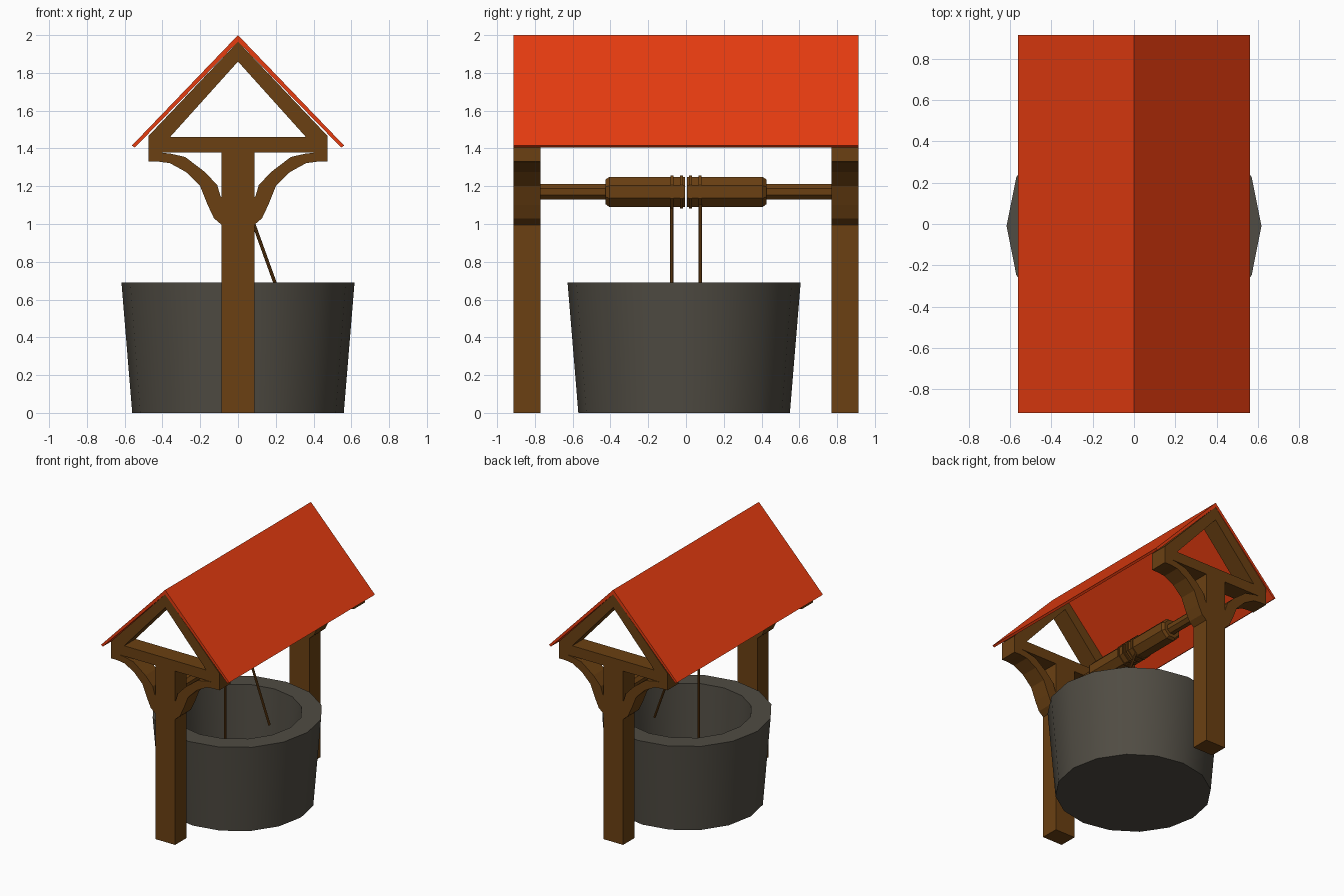
import bpy, bmesh, math
from mathutils import Vector, Matrix

if "Cube" in bpy.data.objects:
    bpy.data.objects.remove(bpy.data.objects["Cube"], do_unlink=True)


def material(name, rgb):
    m = bpy.data.materials.new(name)
    m.use_nodes = True
    col = (*rgb, 1.0)
    m.diffuse_color = col
    m.node_tree.nodes["Principled BSDF"].inputs["Base Color"].default_value = col
    return m


WOOD = material("brown wood", (0.145, 0.051, 0.006))
RED = material("red roofing", (0.8, 0.045, 0.005))
STONE = material("grey stone", (0.08, 0.072, 0.056))


def finish(name, bm, mat, mirror=(False, False), smooth=False):
    bmesh.ops.recalc_face_normals(bm, faces=bm.faces)
    mesh = bpy.data.meshes.new(name)
    bm.to_mesh(mesh)
    bm.free()
    ob = bpy.data.objects.new(name, mesh)
    bpy.context.collection.objects.link(ob)
    mesh.materials.append(mat)
    if any(mirror):
        mod = ob.modifiers.new("Mirror", "MIRROR")
        mod.use_axis = (*mirror, False)
        mod.use_mirror_merge = False
    if smooth:
        bpy.ops.object.select_all(action="DESELECT")
        ob.select_set(True)
        bpy.context.view_layer.objects.active = ob
        bpy.ops.object.shade_smooth_by_angle(angle=math.radians(35))
    return ob


def prism(name, outline, y0, y1, mat, mirror):
    """Extrude an x-z outline along y."""
    bm = bmesh.new()
    face = bm.faces.new([bm.verts.new((x, y0, z)) for x, z in outline])
    new = bmesh.ops.extrude_face_region(bm, geom=[face])["geom"]
    verts = [v for v in new if isinstance(v, bmesh.types.BMVert)]
    bmesh.ops.translate(bm, verts=verts, vec=(0, y1 - y0, 0))
    return finish(name, bm, mat, mirror)


def lathe(name, profile, sides, turn, matrix, mat, mirror=(False, False), smooth=False):
    """Turn a (radius, height) profile about z, cap both ends, then place it."""
    bm = bmesh.new()
    rings = []
    for r, h in profile:
        angles = [math.tau * (i + turn) / sides for i in range(sides)]
        rings.append([bm.verts.new((r * math.cos(a), r * math.sin(a), h)) for a in angles])
    for a, b in zip(rings, rings[1:]):
        for i in range(sides):
            j = (i + 1) % sides
            bm.faces.new((a[i], a[j], b[j], b[i]))
    bm.faces.new(rings[0])
    bm.faces.new(rings[-1])
    bmesh.ops.transform(bm, matrix=matrix, verts=bm.verts)
    return finish(name, bm, mat, mirror, smooth)


def rope(name, start, end, radius):
    a, b = Vector(start), Vector(end)
    d = b - a
    place = Matrix.Translation(a) @ d.to_track_quat("Z", "Y").to_matrix().to_4x4()
    lathe(name, [(radius, 0), (radius, d.length)], 8, 0, place, WOOD, smooth=True)


# Stone basin, hollow with a floor
lathe("stone_basin", [(0.56, 0), (0.617, 0.69), (0.47, 0.69), (0.43, 0.08)], 16, 0,
      Matrix.Translation((0, -0.01, 0)), STONE, smooth=True)

# Timber frames at front and back
BACK, FRONT = -0.77, -0.912
both, ends = (True, True), (False, True)
prism("post", [(-0.087, 0), (0.087, 0), (0.087, 1.42), (-0.087, 1.42)],
      FRONT, BACK, WOOD, ends)
prism("cross_beam", [(-0.42, 1.378), (0.42, 1.378), (0.42, 1.46), (-0.42, 1.46)],
      FRONT, BACK, WOOD, ends)
prism("rafter", [(0, 1.965), (0.475, 1.465), (0.475, 1.33), (0.40, 1.33),
                 (0.40, 1.378), (0.36, 1.46), (0, 1.86)], FRONT, BACK, WOOD, both)
prism("curved_brace", [(0.42, 1.378), (0.36, 1.373), (0.28, 1.355), (0.175, 1.275),
                       (0.11, 1.206), (0.093, 1.148), (0.08, 1.13), (0.08, 0.99),
                       (0.127, 1.03), (0.16, 1.10), (0.20, 1.20), (0.275, 1.275),
                       (0.36, 1.322), (0.42, 1.33)], FRONT, BACK, WOOD, both)

# Roof slabs
prism("roof_slab", [(0, 2.0), (0.562, 1.415), (0.546, 1.405), (0, 1.965)],
      -0.914, 0.914, RED, (True, False))

# Winding axle, drum and rope coils along y
along_y = Matrix.Translation((0, 0, 1.17)) @ Matrix.Rotation(-math.pi / 2, 4, "X")
k = 1 / math.cos(math.pi / 8)
lathe("axle", [(0.041 * k, 0.41), (0.041 * k, 0.78)], 8, 0.5, along_y, WOOD, ends)
lathe("drum", [(0.08 * k, 0.006), (0.08 * k, 0.405), (0.066 * k, 0.425)],
      8, 0.5, along_y, WOOD, ends)
for label, y in (("inner", 0.025), ("outer", 0.075)):
    lathe(label + "_rope_coil", [(0.087 * k, y - 0.008), (0.087 * k, y + 0.008)],
          8, 0.5, along_y, WOOD, ends)

# Hanging ropes
rope("straight_rope", (-0.06, -0.075, 1.15), (-0.06, -0.075, 0.36), 0.009)
rope("slanted_rope", (0.04, 0.075, 1.12), (0.224, 0.075, 0.61), 0.009)
